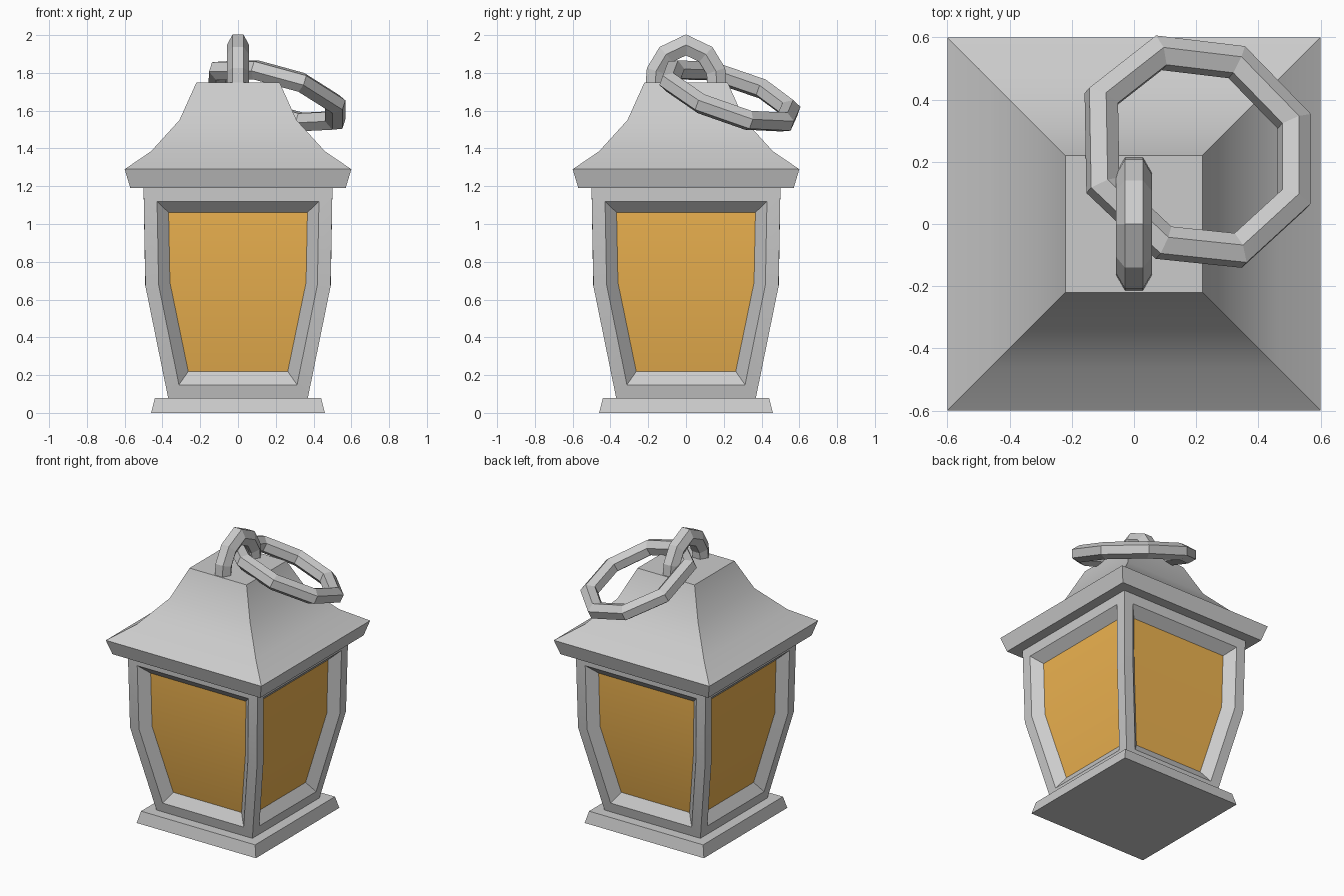
import bpy, bmesh, math
from mathutils import Vector

if "Cube" in bpy.data.objects:
    bpy.data.objects.remove(bpy.data.objects["Cube"])


def finish(name, bm, smooth=False):
    me = bpy.data.meshes.new(name)
    bm.to_mesh(me)
    bm.free()
    ob = bpy.data.objects.new(name, me)
    bpy.context.collection.objects.link(ob)
    if smooth:
        bpy.ops.object.select_all(action='DESELECT')
        ob.select_set(True)
        bpy.context.view_layer.objects.active = ob
        bpy.ops.object.shade_smooth_by_angle(angle=math.radians(30))
    return ob


def square_loft(profile):
    """Stack of squares given as (half width, z); returns bmesh and its four sides."""
    bm = bmesh.new()
    corners = [(-1, -1), (1, -1), (1, 1), (-1, 1)]
    rings = [[bm.verts.new((h * x, h * y, z)) for x, y in corners] for h, z in profile]
    sides = [[] for _ in range(4)]
    for a, b in zip(rings, rings[1:]):
        for i in range(4):
            j = (i + 1) % 4
            sides[i].append(bm.faces.new((a[i], a[j], b[j], b[i])))
    bm.faces.new(rings[0][::-1])
    bm.faces.new(rings[-1])
    bm.normal_update()
    return bm, sides


def hex_tube(name, path, normal, r, closed):
    """Six-sided tube along a planar path, with mitred corners."""
    bm = bmesh.new()
    pts = [Vector(p) for p in path]
    n, count = Vector(normal).normalized(), len(pts)
    rings = []
    for i, p in enumerate(pts):
        before = pts[i - 1] if closed or i else None
        after = pts[(i + 1) % count] if closed or i < count - 1 else None
        d1 = (p - before).normalized() if before else (after - p).normalized()
        d2 = (after - p).normalized() if after else d1
        t = (d1 + d2).normalized()
        out = t.cross(n) / t.dot(d1)
        ring = []
        for k in range(6):
            a = k * math.pi / 3
            ring.append(bm.verts.new(p + r * (math.cos(a) * n + math.sin(a) * out)))
        rings.append(ring)
    for i in range(count if closed else count - 1):
        a, b = rings[i], rings[(i + 1) % count]
        for k in range(6):
            m = (k + 1) % 6
            bm.faces.new((a[k], a[m], b[m], b[k]))
    if not closed:
        bm.faces.new(rings[0])
        bm.faces.new(rings[-1])
    bmesh.ops.recalc_face_normals(bm, faces=bm.faces[:])
    return finish(name, bm)


# Foot plate
bm, _ = square_loft([(0.46, 0), (0.44, 0.08)])
finish("base", bm)

# Frame with recessed window openings, and the glass filling them
bm, sides = square_loft([(0.37, 0.08), (0.49, 0.67), (0.50, 1.19)])
glass = bmesh.new()
for side in sides:
    for depth, width in ((0, 0.07), (-0.06, 0.06)):
        bmesh.ops.inset_region(bm, faces=side, thickness=width, depth=depth,
                               use_boundary=True, use_even_offset=True)
    for f in side:
        glass.faces.new([glass.verts.new(v.co) for v in f.verts])
bmesh.ops.delete(bm, geom=[f for s in sides for f in s], context='FACES')
finish("window_frame", bm, True)
bmesh.ops.remove_doubles(glass, verts=glass.verts[:], dist=0.0005)
panes = finish("glass_panes", glass, True)
amber = bpy.data.materials.new("amber_glass")
amber.diffuse_color = (0.85, 0.45, 0.08, 1)
amber.use_nodes = True
amber.node_tree.nodes["Principled BSDF"].inputs["Base Color"].default_value = amber.diffuse_color
panes.data.materials.append(amber)

# Flared roof
bm, _ = square_loft([(0.57, 1.19), (0.60, 1.29), (0.46, 1.385), (0.31, 1.55), (0.22, 1.75)])
finish("roof", bm, True)

# Fixed arch on top of the roof
half = [(0.165, 1.72), (0.158, 1.81), (0.105, 1.898)]
arch = [(0, y, z) for y, z in half] + [(0, 0, 1.948)] + [(0, -y, z) for y, z in half[::-1]]
hex_tube("top_arch", arch, (1, 0, 0), 0.058, False)

# Loose ring hanging through the arch, lying in a tilted plane
plan = [(0.08, 0.55), (0.33, 0.52), (0.515, 0.33), (0.515, 0.08),
        (0.335, -0.085), (0.095, -0.06), (-0.10, 0.125), (-0.105, 0.405)]
sx, sy = -0.31, -0.35
ring = [(x, y, 1.68 + sx * (x - 0.205) + sy * (y - 0.23)) for x, y in plan]
hex_tube("carry_ring", ring, (-sx, -sy, 1), 0.055, True)
